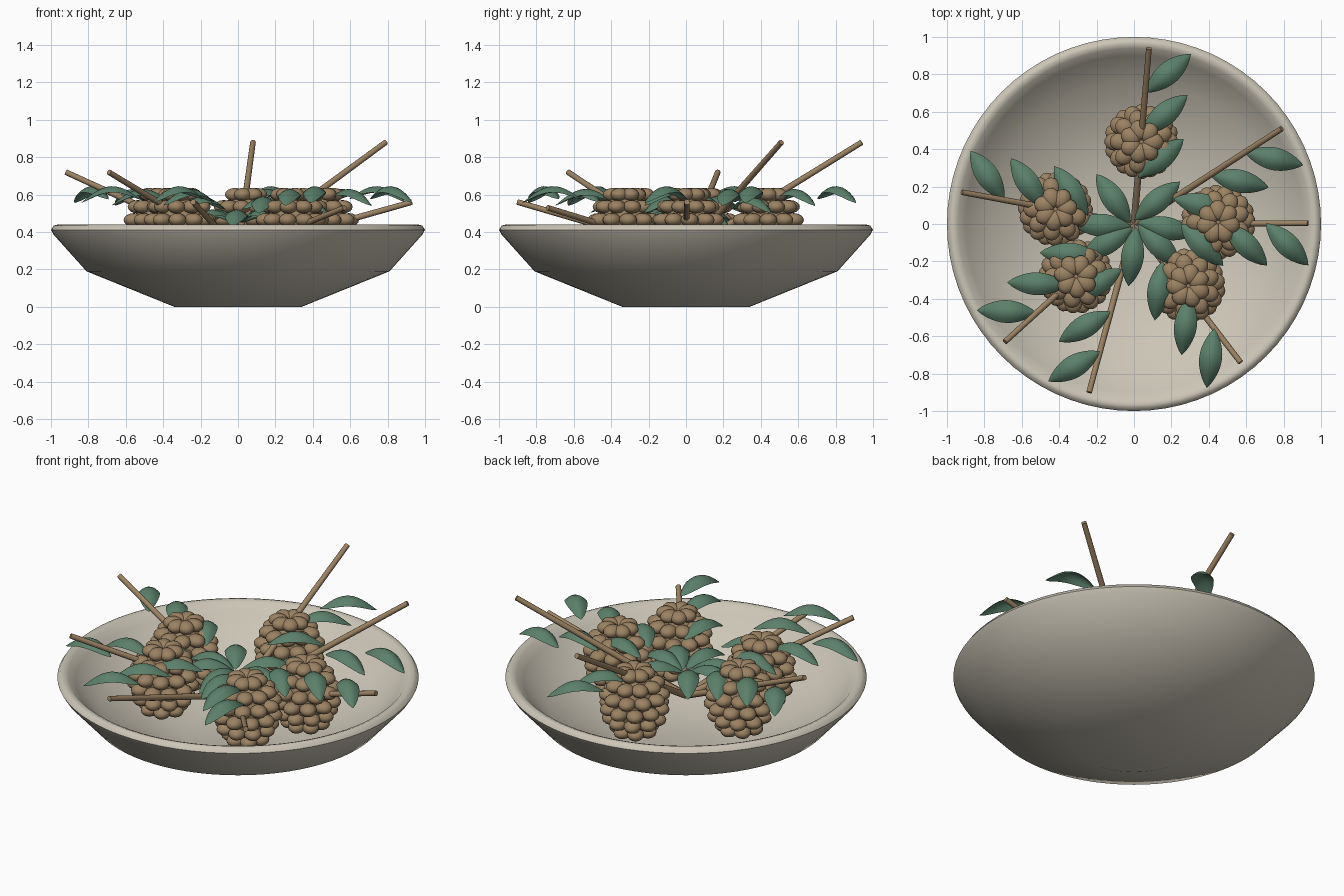
import bpy, bmesh, math
from math import sin, cos, pi, radians
from mathutils import Vector, Matrix

cube = bpy.data.objects.get("Cube")
if cube:
    bpy.data.objects.remove(cube, do_unlink=True)


def material(name, rgb):
    m = bpy.data.materials.new(name)
    m.use_nodes = True
    m.diffuse_color = (*rgb, 1)
    m.node_tree.nodes["Principled BSDF"].inputs["Base Color"].default_value = (*rgb, 1)
    return m


STONE = material("pale_stone", (0.60, 0.56, 0.47))
WOOD = material("wood_brown", (0.33, 0.225, 0.125))
LEAF = material("leaf_green", (0.105, 0.215, 0.145))


def finish(bm, name, mat, smooth_angle=60):
    me = bpy.data.meshes.new(name)
    bm.to_mesh(me)
    bm.free()
    me.materials.append(mat)
    ob = bpy.data.objects.new(name, me)
    bpy.context.collection.objects.link(ob)
    bpy.ops.object.select_all(action='DESELECT')
    ob.select_set(True)
    bpy.context.view_layer.objects.active = ob
    bpy.ops.object.shade_smooth_by_angle(angle=radians(smooth_angle))
    return ob


# Bowl: a lathed profile, from underside centre over the rim to inner centre
PROFILE = [(0, 0), (0.34, 0), (0.81, 0.19), (0.985, 0.385), (1.0, 0.412),
           (0.985, 0.435), (0.965, 0.44), (0.94, 0.43), (0.90, 0.39),
           (0.76, 0.25), (0.30, 0.075), (0, 0.09)]
bm = bmesh.new()
verts = [bm.verts.new((r, 0, z)) for r, z in PROFILE]
edges = [bm.edges.new(pair) for pair in zip(verts, verts[1:])]
bmesh.ops.spin(bm, geom=verts + edges, cent=(0, 0, 0), axis=(0, 0, 1),
               angle=2 * pi, steps=72)
bmesh.ops.remove_doubles(bm, verts=bm.verts, dist=0.0005)
bmesh.ops.recalc_face_normals(bm, faces=bm.faces)
finish(bm, "bowl", STONE)


# Cones: staggered rings of rounded scales round a core
RINGS = [(0.600, 0.062, 7), (0.535, 0.115, 9), (0.465, 0.142, 10),
         (0.395, 0.145, 10), (0.325, 0.125, 9), (0.260, 0.085, 7)]


def pine_cone(x, y, turn):
    bm = bmesh.new()
    core = Matrix.Translation((x, y, 0.42)) @ Matrix.Diagonal((0.14, 0.14, 0.19, 1))
    bmesh.ops.create_uvsphere(bm, u_segments=16, v_segments=10, radius=1, matrix=core)
    for i, (z, r, count) in enumerate(RINGS):
        for k in range(count):
            a = turn + 2 * pi * (k + 0.5 * (i % 2)) / count
            m = (Matrix.Translation((x, y, z)) @ Matrix.Rotation(a, 4, 'Z')
                 @ Matrix.Translation((r, 0, 0))
                 @ Matrix.Diagonal((0.056, 0.048, 0.036, 1)))
            bmesh.ops.create_uvsphere(bm, u_segments=14, v_segments=8, radius=1, matrix=m)
    finish(bm, "pine_cone", WOOD)


for n, (x, y) in enumerate([(0.04, 0.44), (0.45, 0.01), (0.29, -0.33),
                            (-0.31, -0.28), (-0.42, 0.08)]):
    pine_cone(x, y, n * 0.7)


# Leaf: an almond-shaped sheet, arched along its length and across its width
def leaf(base, angle):
    bm = bmesh.new()
    bmesh.ops.create_grid(bm, x_segments=12, y_segments=6, size=1)
    for v in bm.verts:
        t, s = (v.co.x + 1) / 2, v.co.y
        w = 0.061 * max(sin(pi * t), 0) ** 0.8
        arch = 0.08 * sin(pi * t) - 0.02 * t
        v.co = (0.32 * t, s * w, arch - 0.55 * w * s * s)
    bmesh.ops.remove_doubles(bm, verts=bm.verts, dist=0.0005)
    bm.transform(Matrix.Translation(base) @ Matrix.Rotation(angle, 4, 'Z'))
    finish(bm, "leaf", LEAF)


# Stems fan out from the middle, each with a row of leaves on one side
HUB = Vector((0, 0, 0.30))
TIPS = [(0.08, 0.94, 0.88), (0.79, 0.51, 0.88), (0.93, 0.005, 0.56),
        (0.57, -0.74, 0.53), (-0.24, -0.90, 0.56), (-0.69, -0.63, 0.72),
        (-0.92, 0.17, 0.72)]
LEAF_SPOTS = [(0.02, 0.45), (0.25, 0.52), (0.485, 0.56), (0.705, 0.575)]

for tip in TIPS:
    d = Vector(tip) - HUB
    bm = bmesh.new()
    m = (Matrix.Translation(HUB + d / 2)
         @ d.to_track_quat('Z', 'Y').to_matrix().to_4x4())
    bmesh.ops.create_cone(bm, cap_ends=True, segments=12, radius1=0.019,
                          radius2=0.015, depth=d.length, matrix=m)
    finish(bm, "stem", WOOD, 40)
    a = math.atan2(d.y, d.x)
    for dist, z in LEAF_SPOTS:
        leaf((dist * cos(a), dist * sin(a), z), a - pi / 4)
